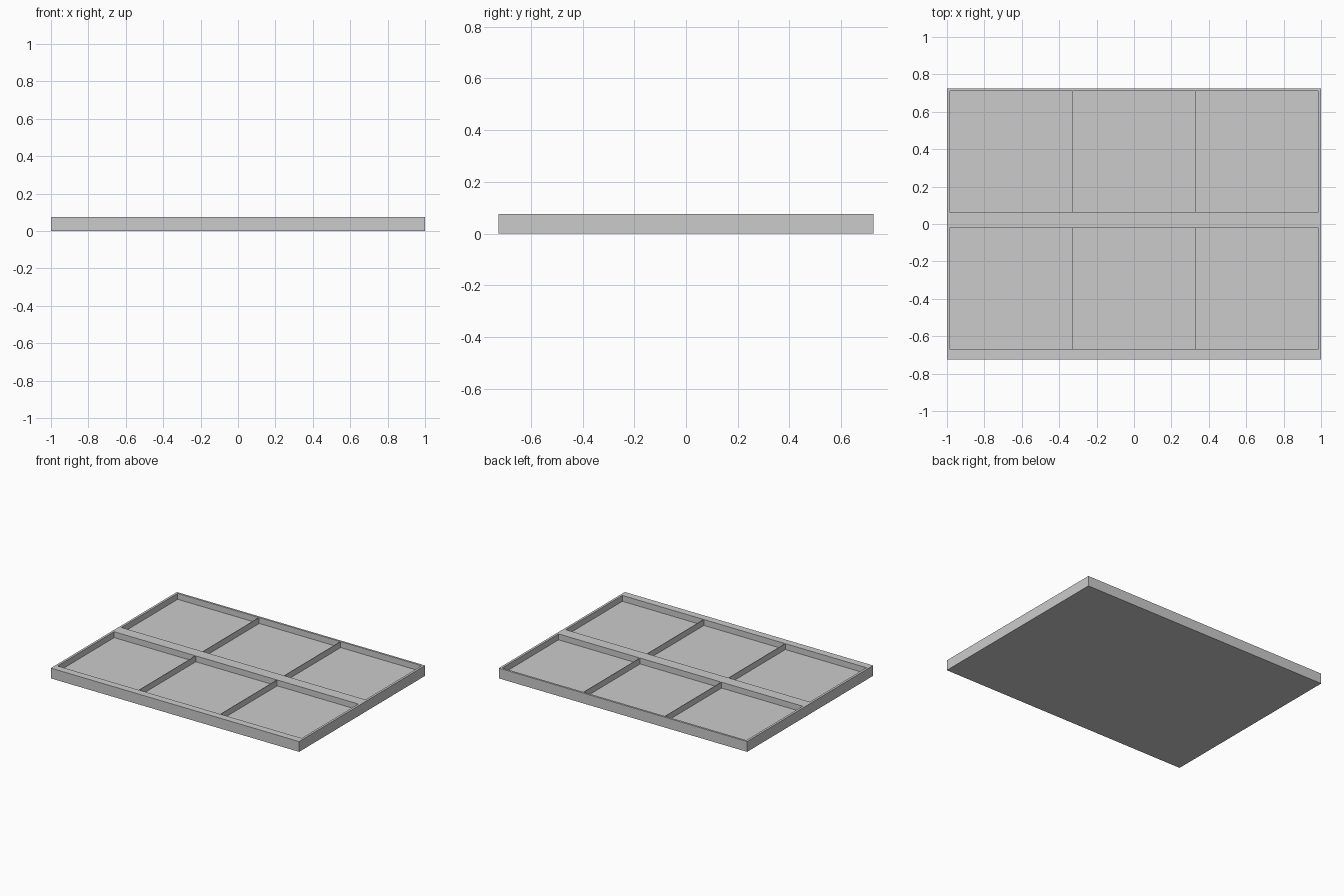
import bpy

if "Cube" in bpy.data.objects:
    bpy.data.objects.remove(bpy.data.objects["Cube"], do_unlink=True)

grey = bpy.data.materials.new("plain grey")
grey.use_nodes = True
colour = (0.6, 0.6, 0.6, 1)
grey.diffuse_color = colour
grey.node_tree.nodes["Principled BSDF"].inputs["Base Color"].default_value = colour


def box(name, x0, x1, y0, y1, z0, z1):
    """Axis-aligned box between two corners."""
    bpy.ops.mesh.primitive_cube_add(size=1, location=((x0 + x1) / 2, (y0 + y1) / 2, (z0 + z1) / 2))
    ob = bpy.context.object
    ob.name = name
    ob.scale = (x1 - x0, y1 - y0, z1 - z0)
    bpy.ops.object.transform_apply(location=False, rotation=False, scale=True)
    ob.data.materials.append(grey)
    return ob


HALF_Y, TOP, FLOOR = 0.725, 0.075, 0.032
INNER_X, DIVIDER_X, THIN = 0.983, 0.328, 0.002
rows = {"front": (-0.672, -0.02), "back": (0.062, 0.71)}

# Solid tray with six pockets cut from its top, leaving thin dividers
tray = box("tray", -1, 1, -HALF_Y, HALF_Y, 0, TOP)
columns = {
    "right": (-INNER_X, -DIVIDER_X - THIN),
    "middle": (-DIVIDER_X + THIN, DIVIDER_X - THIN),
    "left": (DIVIDER_X + THIN, INNER_X),
}
for row, (y0, y1) in rows.items():
    for column, (x0, x1) in columns.items():
        cutter = box(f"{row}_{column}_pocket_cutter", x0, x1, y0, y1, FLOOR, TOP + 0.1)
        cut = tray.modifiers.new(cutter.name, "BOOLEAN")
        cut.operation = "DIFFERENCE"
        cut.solver = "EXACT"
        cut.object = cutter
        cutter.hide_render = True
        cutter.hide_set(True)
